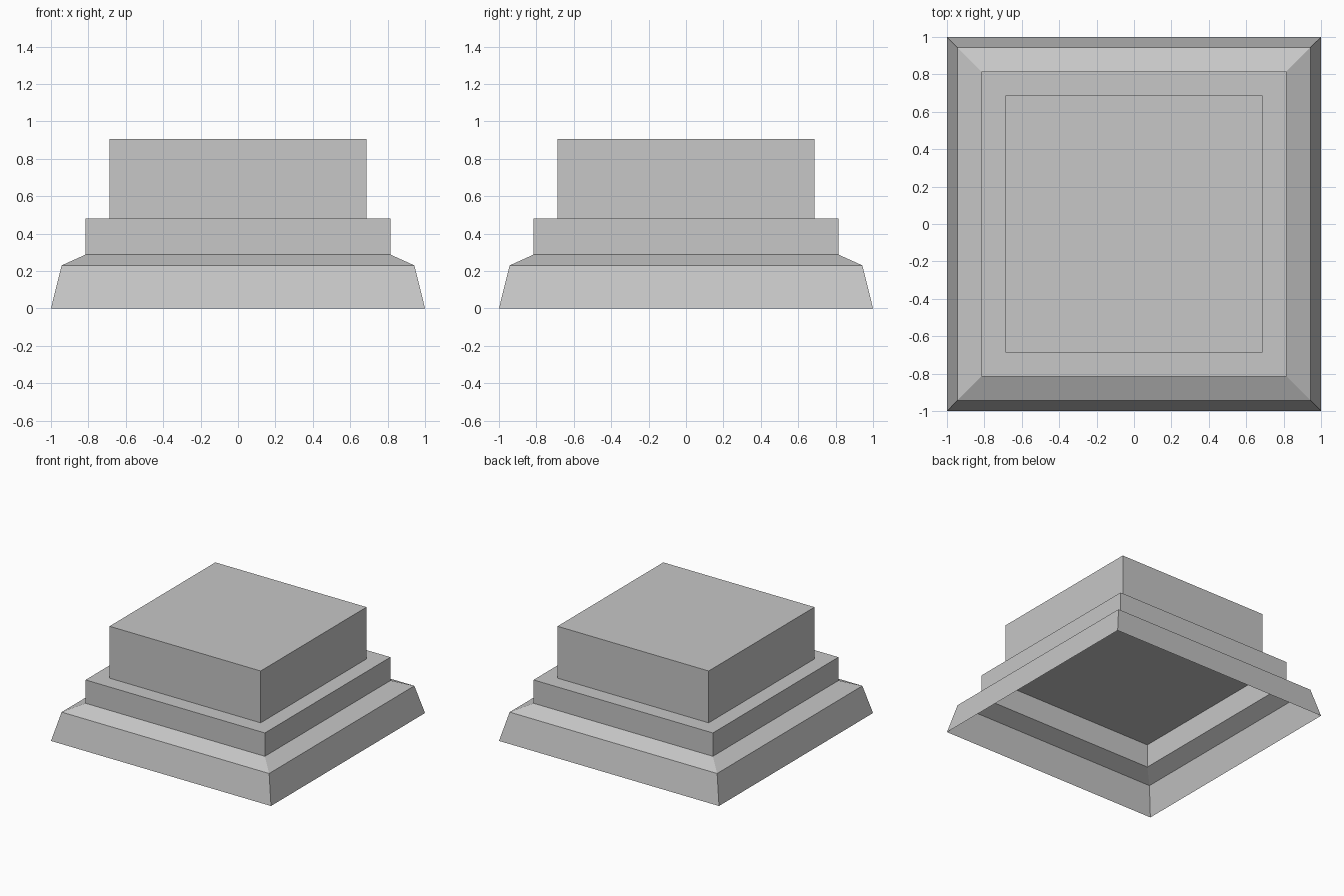
import bpy
import bmesh

if "Cube" in bpy.data.objects:
    bpy.data.objects.remove(bpy.data.objects["Cube"], do_unlink=True)

# One plain stone colour
stone = bpy.data.materials.new("grey_stone")
stone.use_nodes = True
colour = (0.57, 0.57, 0.57, 1)
stone.diffuse_color = colour
stone.node_tree.nodes["Principled BSDF"].inputs["Base Color"].default_value = colour


def square_shell(name, profile):
    """Loft square rings given as (half width, height); cap the top, leave the base open."""
    bm = bmesh.new()
    corners = [(-1, -1), (1, -1), (1, 1), (-1, 1)]
    rings = [[bm.verts.new((x * w, y * w, z)) for x, y in corners] for w, z in profile]
    for low, high in zip(rings, rings[1:]):
        for i in range(4):
            j = (i + 1) % 4
            bm.faces.new((low[i], low[j], high[j], high[i]))
    bm.faces.new(rings[-1])
    mesh = bpy.data.meshes.new(name)
    bm.to_mesh(mesh)
    bm.free()
    mesh.materials.append(stone)
    obj = bpy.data.objects.new(name, mesh)
    bpy.context.collection.objects.link(obj)
    return obj


# Hollow plinth: flared foot, sloping shoulder, upright step
square_shell("plinth_base", [(1, 0), (0.943, 0.23), (0.815, 0.288), (0.815, 0.48)])

# Upper block standing on the step
square_shell("upper_block", [(0.687, 0.48), (0.687, 0.906)])
